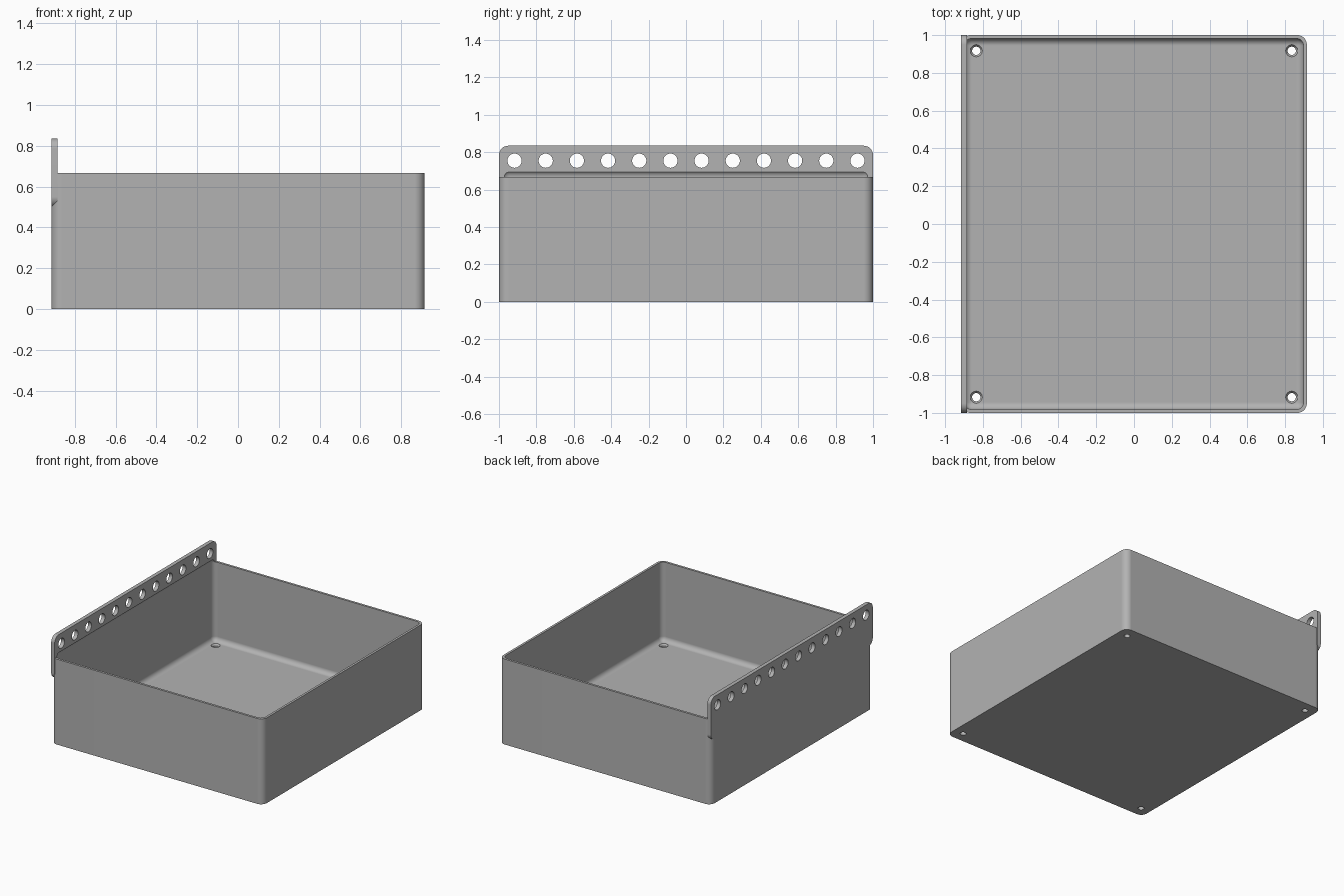
import bpy
import bmesh
from math import radians
from mathutils import Matrix, Vector

cube = bpy.data.objects.get("Cube")
if cube:
    bpy.data.objects.remove(cube, do_unlink=True)

# Main sizes
HALF_X, HALF_Y, HEIGHT = 0.915, 1.0, 0.667
WALL, FLOOR, FILLET, CORNER = 0.018, 0.05, 0.038, 0.05
FLANGE_THICK, FLANGE_LOW, FLANGE_TOP = 0.03, 0.5, 0.835
CAVITY_TOP = HEIGHT + FILLET

grey = bpy.data.materials.new("plain grey")
grey.use_nodes = True
grey.diffuse_color = (0.45, 0.45, 0.45, 1)
grey.node_tree.nodes["Principled BSDF"].inputs["Base Color"].default_value = grey.diffuse_color


def add_object(name, bm):
    mesh = bpy.data.meshes.new(name)
    bmesh.ops.recalc_face_normals(bm, faces=bm.faces)
    bm.to_mesh(mesh)
    bm.free()
    mesh.materials.append(grey)
    obj = bpy.data.objects.new(name, mesh)
    bpy.context.collection.objects.link(obj)
    return obj


def rounded_box(name, low, high, radius, axis=None):
    """Box with its edges along one axis rounded, or all of them."""
    low, high = Vector(low), Vector(high)
    bm = bmesh.new()
    bmesh.ops.create_cube(bm, size=1)
    bmesh.ops.scale(bm, vec=high - low, verts=bm.verts)
    bmesh.ops.translate(bm, vec=(low + high) / 2, verts=bm.verts)
    edges = [e for e in bm.edges if axis is None
             or abs((e.verts[0].co - e.verts[1].co)[axis]) > 1e-4]
    bmesh.ops.bevel(bm, geom=edges, offset=radius, segments=8,
                    profile=0.5, affect='EDGES')
    return add_object(name, bm)


def add_cone(bm, centre, bottom, top, depth, turn=0):
    matrix = Matrix.Translation(centre) @ Matrix.Rotation(turn, 4, 'Y')
    bmesh.ops.create_cone(bm, cap_ends=True, segments=32, radius1=bottom,
                          radius2=top, depth=depth, matrix=matrix)


def combine(target, other, operation):
    mod = target.modifiers.new(operation.title(), 'BOOLEAN')
    mod.operation = operation
    mod.solver = 'EXACT'
    mod.object = other
    bpy.context.view_layer.objects.active = target
    bpy.ops.object.modifier_apply(modifier=mod.name)
    bpy.data.objects.remove(other, do_unlink=True)


# Tray shell and the hanging flange along one side
tray = rounded_box("hanging_tray", (-HALF_X, -HALF_Y, 0),
                   (HALF_X, HALF_Y, HEIGHT), CORNER, axis=2)
flange = rounded_box("flange", (-HALF_X, -HALF_Y, FLANGE_LOW),
                     (-HALF_X + FLANGE_THICK, HALF_Y, FLANGE_TOP), CORNER, axis=0)
combine(tray, flange, 'UNION')

# Filleted cavity, whose rounded top undercuts the flange
cavity = rounded_box("cavity_cutter", (WALL - HALF_X, WALL - HALF_Y, FLOOR),
                     (HALF_X - WALL, HALF_Y - WALL, CAVITY_TOP), FILLET)
combine(tray, cavity, 'DIFFERENCE')

# Row of mounting holes through the flange
bm = bmesh.new()
for i in range(12):
    y = (i - 5.5) / 6
    add_cone(bm, (-HALF_X + FLANGE_THICK / 2, y, 0.755), 0.038, 0.038, 0.1, radians(90))
combine(tray, add_object("flange_hole_cutter", bm), 'DIFFERENCE')

# Countersunk screw holes in the floor corners
sink = 0.022
for cone in ("shaft", "countersink"):
    bm = bmesh.new()
    for x in (-0.835, 0.835):
        for y in (-0.917, 0.917):
            if cone == "shaft":
                add_cone(bm, (x, y, FLOOR / 2), sink, sink, FLOOR * 2)
            else:
                add_cone(bm, (x, y, FLOOR), sink - 0.02, 0.042 + 0.02, 0.08)
    combine(tray, add_object(cone + "_cutter", bm), 'DIFFERENCE')

# Smooth fillets, crisp edges and flat walls
bpy.ops.object.select_all(action='DESELECT')
tray.select_set(True)
bpy.context.view_layer.objects.active = tray
bpy.ops.object.shade_smooth_by_angle(angle=radians(30))
weighted = tray.modifiers.new("Flat walls", 'WEIGHTED_NORMAL')
weighted.keep_sharp = True
